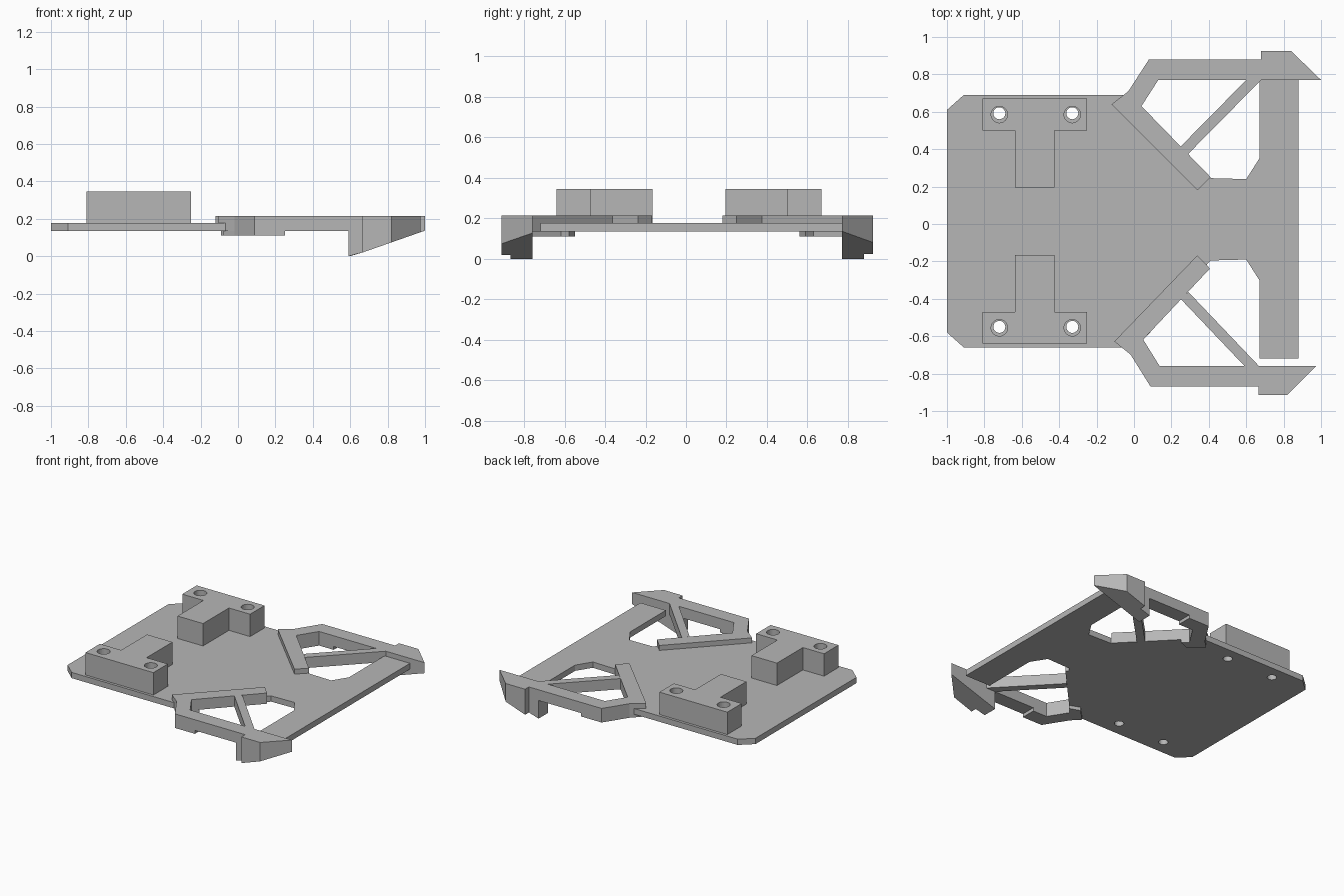
import bpy, bmesh
from mathutils import Matrix

cube = bpy.data.objects.get("Cube")
if cube:
    bpy.data.objects.remove(cube, do_unlink=True)

grey = bpy.data.materials.new("plain_grey")
grey.use_nodes = True
colour = (0.47, 0.47, 0.47, 1)
grey.diffuse_color = colour
bsdf = next(n for n in grey.node_tree.nodes if n.type == 'BSDF_PRINCIPLED')
bsdf.inputs["Base Color"].default_value = colour

PLATE_BOTTOM, PLATE_TOP, FRAME_TOP, BLOCK_TOP = 0.135, 0.178, 0.215, 0.345


def prism(name, outline, bottom, top):
    """Extrude an outline upwards; bottom may be a function of x."""
    low = bottom if callable(bottom) else lambda x: bottom
    bm = bmesh.new()
    lower = [bm.verts.new((x, y, low(x))) for x, y in outline]
    upper = [bm.verts.new((x, y, top)) for x, y in outline]
    bm.faces.new(lower)
    bm.faces.new(upper)
    n = len(outline)
    for i in range(n):
        j = (i + 1) % n
        bm.faces.new((lower[i], lower[j], upper[j], upper[i]))
    bmesh.ops.recalc_face_normals(bm, faces=bm.faces)
    mesh = bpy.data.meshes.new(name)
    bm.to_mesh(mesh)
    bm.free()
    mesh.materials.append(grey)
    obj = bpy.data.objects.new(name, mesh)
    bpy.context.collection.objects.link(obj)
    return obj


def drill(obj, centres, radius):
    """Cut vertical round holes through an object."""
    bm = bmesh.new()
    for x, y in centres:
        bmesh.ops.create_cone(bm, cap_ends=True, segments=32, radius1=radius,
                              radius2=radius, depth=2,
                              matrix=Matrix.Translation((x, y, 0)))
    mesh = bpy.data.meshes.new("hole_cutter")
    bm.to_mesh(mesh)
    bm.free()
    mesh.materials.append(grey)
    cutter = bpy.data.objects.new("hole_cutter", mesh)
    cutter.hide_render = True
    bpy.context.collection.objects.link(cutter)
    mod = obj.modifiers.new("holes", 'BOOLEAN')
    mod.operation, mod.solver, mod.object = 'DIFFERENCE', 'EXACT', cutter
    graph = bpy.context.evaluated_depsgraph_get()
    obj.data = bpy.data.meshes.new_from_object(obj.evaluated_get(graph))
    obj.modifiers.clear()
    bpy.data.objects.remove(cutter, do_unlink=True)


def flip(points, shift):
    """Mirror to the front half, about a line slightly off centre."""
    return [(x, shift - y) for x, y in points]


def flip_frame(points):
    return [(0.3 + (x - 0.3) * 0.965, 0.012 - y) for x, y in points]


# Base plate with a window on each side
body = [(-1, 0.61), (-0.91, 0.69), (-0.03, 0.69), (0.04, 0.63)]
window = [(0.41, 0.245), (0.6, 0.24), (0.67, 0.35), (0.67, 0.77), (0.88, 0.77)]
back_edge = body + window
front_edge = flip(body, 0.03) + flip(window, 0.05)
plate = prism("base_plate", back_edge + front_edge[::-1], PLATE_BOTTOM, PLATE_TOP)
hole_x = (-0.72, -0.33)
drill(plate, [(x, y) for x in hole_x for y in (0.592, -0.55)], 0.032)

# T-shaped mounting blocks
tee = [(-0.81, 0.67), (-0.25, 0.67), (-0.25, 0.5), (-0.425, 0.5),
       (-0.425, 0.195), (-0.635, 0.195), (-0.635, 0.5), (-0.81, 0.5)]
for side, outline, y in (("back", tee, 0.585), ("front", flip(tee, 0.03), -0.555)):
    block = prism(side + "_mounting_block", outline, PLATE_TOP, BLOCK_TOP)
    drill(block, [(x, y) for x in hole_x], 0.044)

# Corner frames: bent arm, strut, lower tab and sloped hook
parts = {
    "arm": ([(-0.12, 0.64), (-0.03, 0.71), (0.08, 0.88), (0.6, 0.88), (0.6, 0.77),
             (0.13, 0.77), (0.04, 0.63), (0.41, 0.25), (0.34, 0.18)],
            PLATE_BOTTOM, FRAME_TOP),
    "strut": ([(0.25, 0.415), (0.6, 0.77), (0.68, 0.77), (0.29, 0.375)],
              PLATE_BOTTOM, FRAME_TOP),
    "tab": ([(-0.09, 0.65), (-0.03, 0.71), (0.08, 0.88), (0.25, 0.88), (0.25, 0.77),
             (0.13, 0.77), (0.04, 0.63), (0.08, 0.59), (0, 0.56)],
            0.11, PLATE_BOTTOM),
    "hook": ([(0.6, 0.77), (0.6, 0.88), (0.68, 0.88), (0.68, 0.925),
              (0.84, 0.925), (1, 0.77)],
             lambda x: max(0, 0.35 * (x - 0.61)), FRAME_TOP),
}
for part, (outline, bottom, top) in parts.items():
    prism("back_frame_" + part, outline, bottom, top)
    prism("front_frame_" + part, flip_frame(outline), bottom, top)
